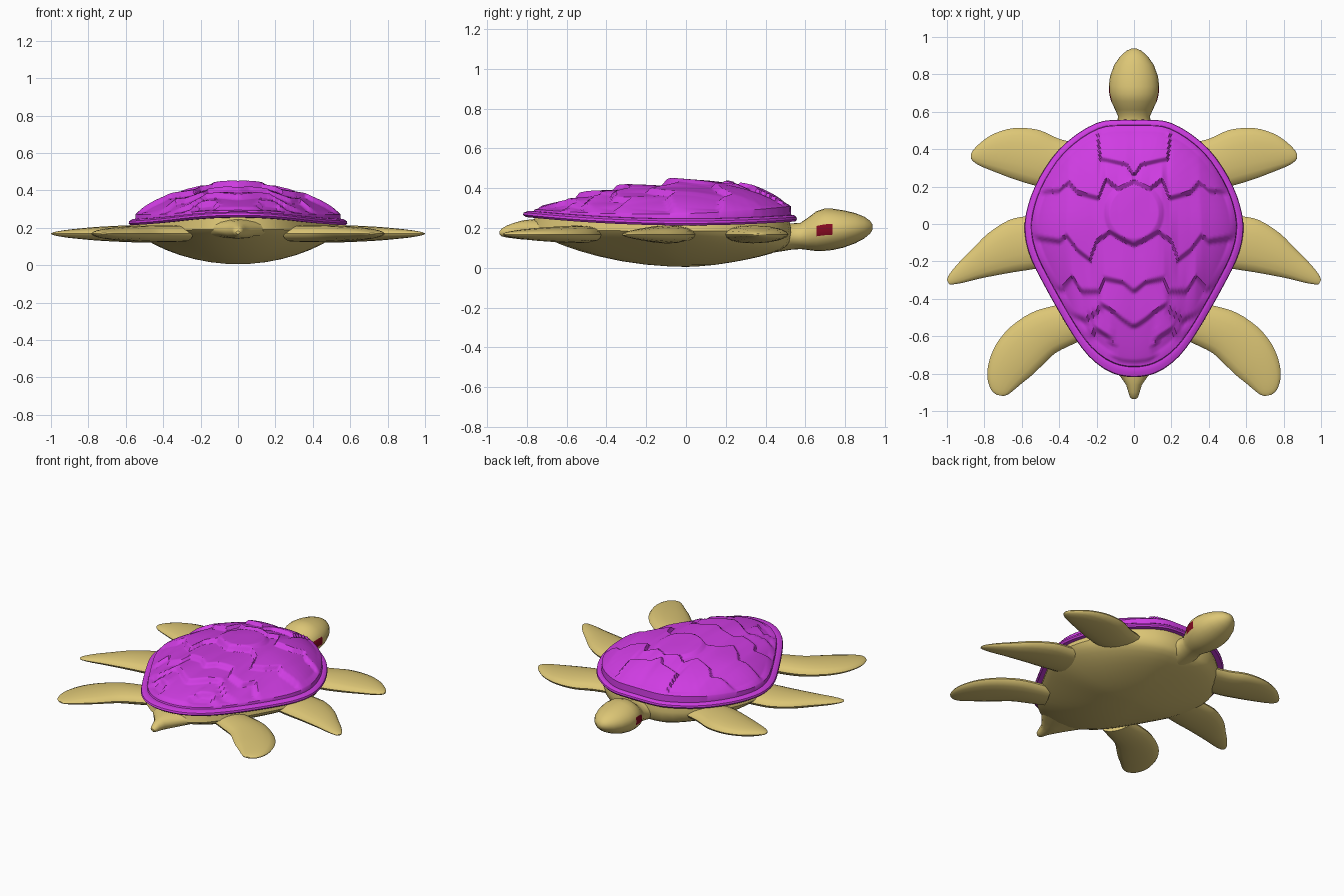
import bpy, bmesh, math
from mathutils import Vector

if "Cube" in bpy.data.objects:
    bpy.data.objects.remove(bpy.data.objects["Cube"])


def material(name, rgb):
    m = bpy.data.materials.new(name)
    m.diffuse_color = (*rgb, 1)
    m.use_nodes = True
    m.node_tree.nodes["Principled BSDF"].inputs["Base Color"].default_value = m.diffuse_color
    return m


SKIN = material("sandy skin", (0.72, 0.565, 0.18))
SHELL = material("violet shell", (0.63, 0.046, 0.77))
EYE = material("dark red eye", (0.23, 0.003, 0.015))


def loft(name, rings, mats, angle=35):
    """Skin a list of closed rings and cap both ends."""
    bm = bmesh.new()
    loops = [[bm.verts.new(p) for p in ring] for ring in rings]
    n = len(loops[0])
    for a, b in zip(loops, loops[1:]):
        for i in range(n):
            j = (i + 1) % n
            bm.faces.new((a[i], a[j], b[j], b[i]))
    bm.faces.new(loops[0][::-1])
    bm.faces.new(loops[-1])
    bmesh.ops.recalc_face_normals(bm, faces=bm.faces)
    mesh = bpy.data.meshes.new(name)
    bm.to_mesh(mesh)
    bm.free()
    ob = bpy.data.objects.new(name, mesh)
    bpy.context.collection.objects.link(ob)
    for m in mats:
        mesh.materials.append(m)
    bpy.ops.object.select_all(action='DESELECT')
    bpy.context.view_layer.objects.active = ob
    ob.select_set(True)
    bpy.ops.object.shade_smooth_by_angle(angle=math.radians(angle))
    return ob


def spline(points, sub):
    """Smooth curve through tuples of any length (Catmull-Rom)."""
    out = []
    for i in range(len(points) - 1):
        p = [points[max(0, min(len(points) - 1, i + k))] for k in (-1, 0, 1, 2)]
        for s in range(sub):
            t = s / sub
            out.append(tuple(
                .5 * (2 * b + (c - a) * t + (2 * a - 5 * b + 4 * c - d) * t * t
                      + (3 * b - a - 3 * c + d) * t ** 3)
                for a, b, c, d in zip(*p)))
    return out + [points[-1]]


# Half outline of the shell in plan (x, y), front to back
HALF = spline([(0, .557), (.12, .556), (.2, .54), (.3, .485), (.4, .4),
               (.475, .3), (.53, .2), (.567, .1), (.585, 0), (.577, -.1),
               (.545, -.2), (.495, -.3), (.435, -.41), (.375, -.515),
               (.31, -.62), (.24, -.71), (.16, -.775), (.08, -.81),
               (0, -.82)], 2)


def edge_distance(angle, cy):
    """Distance from (0, cy) to the outline along a direction."""
    dx, dy = abs(math.cos(angle)), math.sin(angle)
    best = 0
    for (x1, y1), (x2, y2) in zip(HALF, HALF[1:]):
        ex, ey = x2 - x1, y2 - y1
        den = dx * ey - dy * ex
        if abs(den) < 1e-9:
            continue
        t = (x1 * ey - (y1 - cy) * ex) / den
        s = (x1 * dy - (y1 - cy) * dx) / den
        if t > 0 and -1e-6 <= s <= 1 + 1e-6:
            best = max(best, t)
    return best


def plan_ring(r, n, cy, height):
    """Scaled outline ring; height is a function of (x, y)."""
    ring = []
    for i in range(n):
        a = 2 * math.pi * (i + .5) / n
        d = r * edge_distance(a, cy)
        x, y = d * math.cos(a), cy + d * math.sin(a)
        ring.append((x, y, height(x, y)))
    return ring


def rim_z(y):
    return .213 + .065 * y * y


# Scalloped rear edges of the overlapping plate rows, as y over |x|
EDGES = [
    [(0, .27), (.04, .33), (.18, .36), (.2, .56), (.6, .6)],
    [(0, .24), (.085, .2), (.15, .25), (.19, .15), (.3, .18), (.35, .235),
     (.4, .19), (.6, .18)],
    [(0, -.1), (.06, -.07), (.13, -.03), (.2, -.08), (.235, -.18),
     (.3, -.13), (.36, -.05), (.4, -.08), (.6, -.05)],
    [(0, -.35), (.06, -.3), (.16, -.28), (.19, -.35), (.28, -.35),
     (.33, -.27), (.385, -.34), (.6, -.34)],
    [(0, -.54), (.06, -.5), (.12, -.45), (.17, -.42), (.2, -.46),
     (.26, -.5), (.33, -.48), (.6, -.44)],
    [(0, -.73), (.1, -.72), (.12, -.6), (.2, -.55), (.26, -.62), (.6, -.6)],
]


def edge_y(line, x):
    for (x1, y1), (x2, y2) in zip(line, line[1:]):
        if x <= x2:
            return y1 + (y2 - y1) * (x - x1) / (x2 - x1)
    return line[-1][1]


def relief(x, y):
    """Each plate rises towards its rear edge, then steps down."""
    boss = .014 * max(0, min(1, 3 * (1 - (x / .16) ** 2 - ((y - .06) / .17) ** 2)))
    ys = [.62] + [edge_y(e, abs(x)) for e in EDGES] + [-.85]
    for top, low in zip(ys, ys[1:]):
        if y >= low:
            t = min(1, max(0, (top - y) / max(top - low, .05)))
            step = max(0, 1 - (top - y) / .028)
            return max(.027 * t ** 1.2, .027 * step) - .01 + boss
    return 0


# Shell: underside, rolled rim, groove, then the plated dome
N, CY = 220, .08
rings = [plan_ring(r, N, CY, lambda x, y: rim_z(y) + dz)
         for r, dz in ((.8, .01), (.985, 0), (1, .01), (.995, .022),
                       (.97, .032), (.95, .034), (.94, .034))]
STEPS = 100
for k in range(STEPS):
    r = .935 * (1 - k / STEPS)
    fade = min(1, (.935 - r) / .06)

    def dome_z(x, y):
        dome = .203 * (1 - (r / .97) ** 2.2) ** (.66 - .3 * y)
        return rim_z(y) * (1 - .06 * fade) + .022 + dome + fade * relief(x, y)
    rings.append(plan_ring(r, N, CY, dome_z))
loft("shell", rings, [SHELL], 38)

# Body: rounded belly closing up under the shell, fuller at the chest
rings = [plan_ring(r, 48, 0, lambda x, y: rim_z(y) + .012) for r in (.5, .93)]
for r in (.95, .93, .89, .84, .76, .66, .54, .4, .25, .1, .02):
    def belly_z(x, y):
        drop = .18 * (1 - (r / .95) ** 2) ** (.85 - max(0, y))
        return .185 + .01 * y * y - drop
    rings.append(plan_ring(r, 48, 0, belly_z))
loft("body", rings, [SKIN])


def tube(name, sections, mats, n=24):
    """Loft ellipses along y: (y, half width, centre z, half height)."""
    return loft(name, [[(w * math.cos(2 * math.pi * i / n), y,
                         z + h * math.sin(2 * math.pi * i / n))
                        for i in range(n)] for y, w, z, h in sections], mats)


# Neck and egg-shaped head, with the eye faces picked by position
head = tube("head", [
    (.40, .13, .15, .08), (.53, .092, .157, .066), (.575, .085, .16, .066),
    (.61, .1, .17, .08), (.655, .122, .184, .1), (.695, .132, .191, .106),
    (.735, .135, .193, .104), (.79, .128, .195, .094), (.85, .106, .199, .076),
    (.895, .075, .202, .055), (.925, .042, .204, .032), (.938, .014, .204, .011)],
    [SKIN, EYE])
for f in head.data.polygons:
    c = f.center
    if .655 < c.y < .735 and abs(c.z - .19) < .024 and abs(c.x) > .1:
        f.material_index = 1

# Pointed tail
tube("tail", [(-.66, .2, .195, .055), (-.76, .12, .193, .052),
              (-.82, .07, .19, .048), (-.86, .042, .187, .04),
              (-.9, .03, .182, .03), (-.925, .022, .178, .02),
              (-.936, .01, .175, .008)], [SKIN], 16)

# Flippers: leading and trailing edge point plus half thickness per section
FLIPPERS = {
    "front_flipper": [
        (.26, .42, .36, .18, .042), (.4, .455, .5, .2, .045),
        (.51, .503, .58, .22, .043), (.64, .513, .67, .25, .036),
        (.75, .482, .76, .285, .028), (.82, .435, .825, .312, .02),
        (.86, .395, .86, .335, .011), (.872, .372, .872, .352, .004)],
    "middle_flipper": [
        (.4, .06, .38, -.21, .045), (.57, .042, .53, -.24, .046),
        (.67, .02, .64, -.257, .042), (.78, -.05, .74, -.275, .036),
        (.865, -.135, .83, -.293, .028), (.935, -.205, .905, -.312, .02),
        (.985, -.265, .96, -.322, .011), (1, -.298, .988, -.322, .004)],
    "rear_flipper": [
        (.33, -.42, .24, -.6, .042), (.44, -.44, .325, -.642, .044),
        (.55, -.475, .42, -.69, .043), (.66, -.55, .49, -.755, .039),
        (.735, -.64, .545, -.808, .034), (.775, -.735, .6, -.852, .027),
        (.784, -.82, .645, -.89, .019), (.765, -.885, .675, -.912, .011),
        (.735, -.913, .7, -.92, .004)],
}
SEG = 16
for name, sections in FLIPPERS.items():
    for side, sx in (("right", 1), ("left", -1)):
        rings = []
        for xl, yl, xt, yt, h in spline(sections, 3):
            a, b = Vector((xl * sx, yl, .168)), Vector((xt * sx, yt, .168))
            mid, half = (a + b) / 2, (a - b) / 2
            ring = []
            for i in range(SEG):
                t = 2 * math.pi * i / SEG
                ring.append(mid + half * math.cos(t)
                            + Vector((0, 0, h * math.sin(t))))
            rings.append(ring)
        loft(f"{side}_{name}", rings, [SKIN])
